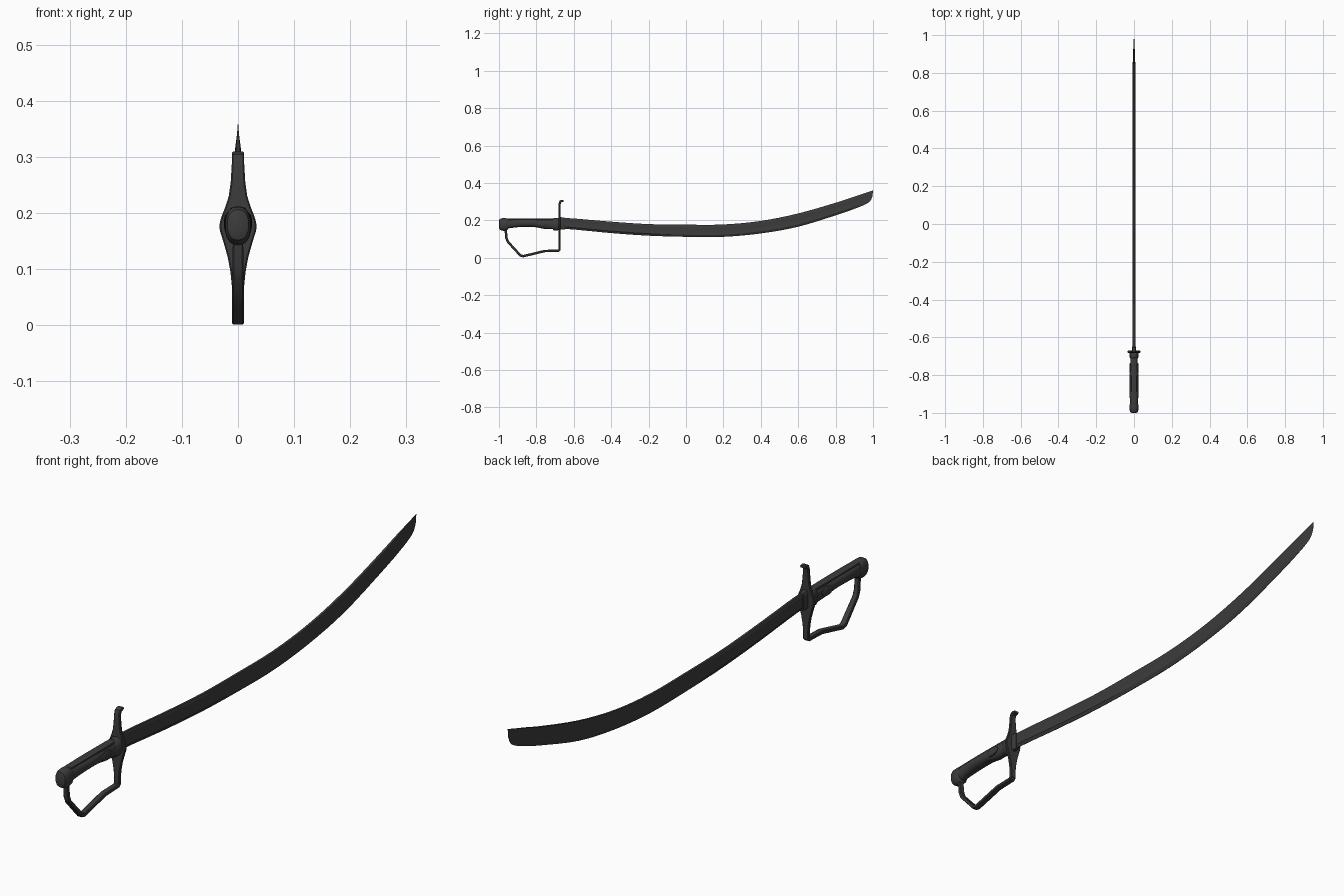
import bpy, bmesh, math
from mathutils import Vector

if "Cube" in bpy.data.objects:
    bpy.data.objects.remove(bpy.data.objects["Cube"])

dark = bpy.data.materials.new("dark_steel")
dark.diffuse_color = (0.045, 0.045, 0.045, 1)
dark.use_nodes = True
dark.node_tree.nodes["Principled BSDF"].inputs["Base Color"].default_value = dark.diffuse_color


def loft(name, rings, angle=35):
    """Skin a list of equal-length vertex rings and cap both ends."""
    bm = bmesh.new()
    vs = [[bm.verts.new(p) for p in r] for r in rings]
    n = len(vs[0])
    for a, b in zip(vs, vs[1:]):
        for i in range(n):
            j = (i + 1) % n
            bm.faces.new((a[i], a[j], b[j], b[i]))
    bm.faces.new(vs[0][::-1])
    bm.faces.new(vs[-1])
    bmesh.ops.recalc_face_normals(bm, faces=bm.faces)
    me = bpy.data.meshes.new(name)
    bm.to_mesh(me)
    bm.free()
    me.materials.append(dark)
    ob = bpy.data.objects.new(name, me)
    bpy.context.collection.objects.link(ob)
    bpy.ops.object.select_all(action='DESELECT')
    ob.select_set(True)
    bpy.context.view_layer.objects.active = ob
    bpy.ops.object.shade_smooth_by_angle(angle=math.radians(angle))
    return ob


def smooth(keys, steps=4):
    """Catmull-Rom interpolation through key tuples."""
    k = [Vector(p) for p in keys]
    k = [k[0] * 2 - k[1]] + k + [k[-1] * 2 - k[-2]]
    out = []
    for a, b, c, d in zip(k, k[1:], k[2:], k[3:]):
        for s in range(steps):
            t = s / steps
            out.append((b * 2 + (c - a) * t + (a * 2 - b * 5 + c * 4 - d) * t * t
                        + (b * 3 - a - c * 3 + d) * t ** 3) * 0.5)
    return out + [k[-2]]


def oval(y, top, bot, hw, n=24, power=0.85):
    """Soft oval ring in the xz plane."""
    ring = []
    for i in range(n):
        a = math.tau * i / n
        c, s = math.cos(a), math.sin(a)
        ring.append((hw * math.copysign(abs(c) ** power, c), y,
                     (top + bot) / 2 + (top - bot) / 2 * math.copysign(abs(s) ** power, s)))
    return ring


# Blade: spine y, spine z, edge y, edge z
blade_keys = [(-0.675, .213, -0.675, .155), (-0.60, .210, -0.60, .151), (-0.4, .193, -0.4, .132),
              (-0.2, .180, -0.2, .118), (0, .177, 0, .112), (0.2, .178, 0.2, .112),
              (0.4, .197, 0.4, .130), (0.6, .237, 0.6, .166), (0.8, .294, 0.81, .230),
              (0.9, .327, 0.915, .267), (0.965, .348, 0.965, .289), (0.988, .356, 0.986, .305),
              (1.0, .360, 0.997, .328)]
rings = []
for ty, tz, by, bz in smooth(blade_keys):
    t = 0.0068 * min(1, max(0.06, (1.01 - ty) / 0.16))
    half = [(0.6, 0), (1, 0.14), (0.8, 0.3), (0.8, 0.66), (1, 0.82), (0.12, 1)]
    sec = half + [(-w, f) for w, f in reversed(half)]
    rings.append([(w * t, ty + (by - ty) * f, tz + (bz - tz) * f) for w, f in sec])
loft("blade", rings, 25)

# Grip: y, top, bottom, half width
grip_keys = [(-0.965, .206, .152, .020), (-0.93, .207, .160, .022), (-0.87, .207, .165, .0245),
             (-0.81, .207, .164, .0235), (-0.76, .207, .155, .020), (-0.72, .207, .153, .0195),
             (-0.675, .207, .152, .021)]
loft("grip", [oval(*k) for k in smooth(grip_keys)])

# Pommel cap
pommel = [(-1.0, .198, .160, .013), (-0.997, .206, .152, .019), (-0.988, .211, .146, .0225),
          (-0.972, .212, .143, .0235), (-0.958, .211, .146, .0235), (-0.952, .209, .153, .0215)]
loft("pommel", [oval(*k) for k in pommel])

# Backstrap along the top of the grip
strap = [(-0.96, .211, .195, .013), (-0.85, .211, .195, .015), (-0.70, .211, .195, .013)]
loft("backstrap", [oval(*k, 16, 0.6) for k in smooth(strap)])

# Ferrule behind the guard and collar in front of it
loft("ferrule", [oval(*k) for k in [(-0.712, .209, .150, .020), (-0.708, .212, .147, .0225),
                                    (-0.684, .212, .147, .0235), (-0.675, .211, .148, .0235)]])
loft("blade_collar", [oval(*k, 16, 0.5) for k in [(-0.675, .217, .150, .011),
                                                  (-0.652, .216, .150, .0105),
                                                  (-0.647, .213, .153, .009)]])

# Raised ears on both sides of the grip
for side, s in (("left", -1), ("right", 1)):
    ear = []
    for h, f in [(0.012, 1), (0.0215, 1), (0.024, 0.8), (0.0247, 0.4)]:
        ear.append([(s * h, -0.765 + 0.03 * f * math.cos(math.tau * i / 20),
                     .182 + 0.016 * f * math.sin(math.tau * i / 20)) for i in range(20)])
    loft("grip_ear_" + side, ear)

# Guard and knuckle bow, one bent strip: y, z, half width, half thickness
path = [(-0.654, .304, .0095, .004), (-0.663, .304, .011, .006), (-0.672, .300, .011, .006),
        (-0.676, .288, .011, .006)]
path += [(-0.676, z, w, .006) for z, w in
         [(.255, .013), (.23, .0165), (.21, .023), (.195, .029), (.185, .032), (.176, .0333),
          (.167, .032), (.155, .028), (.14, .0235), (.12, .018), (.095, .0135), (.07, .011)]]
path += [(-0.676, .044, .011, .006), (-0.682, .038, .011, .006), (-0.755, .036, .011, .0065),
         (-0.87, .0085, .011, .0065), (-0.885, .012, .011, .0065), (-0.952, .085, .010, .0065),
         (-0.960, .105, .010, .0065), (-0.965, .158, .009, .0065)]
pts = [Vector((0, p[0], p[1])) for p in path]
rings = []
for i, p in enumerate(pts):
    d0 = (p - pts[max(i - 1, 0)]).normalized()
    d1 = (pts[min(i + 1, len(pts) - 1)] - p).normalized()
    d = (d0 + d1).normalized()
    nrm = Vector((0, -d.z, d.y)) / max(0.7, d.dot(d1 if d1.length else d0))
    w, t = path[i][2:]
    c = 0.0025
    sec = [(w, t - c), (w - c, t), (c - w, t), (-w, t - c),
           (-w, c - t), (c - w, -t), (w - c, -t), (w, c - t)]
    rings.append([p + Vector((x, 0, 0)) + nrm * k for x, k in sec])
loft("guard_and_knuckle_bow", rings, 40)
